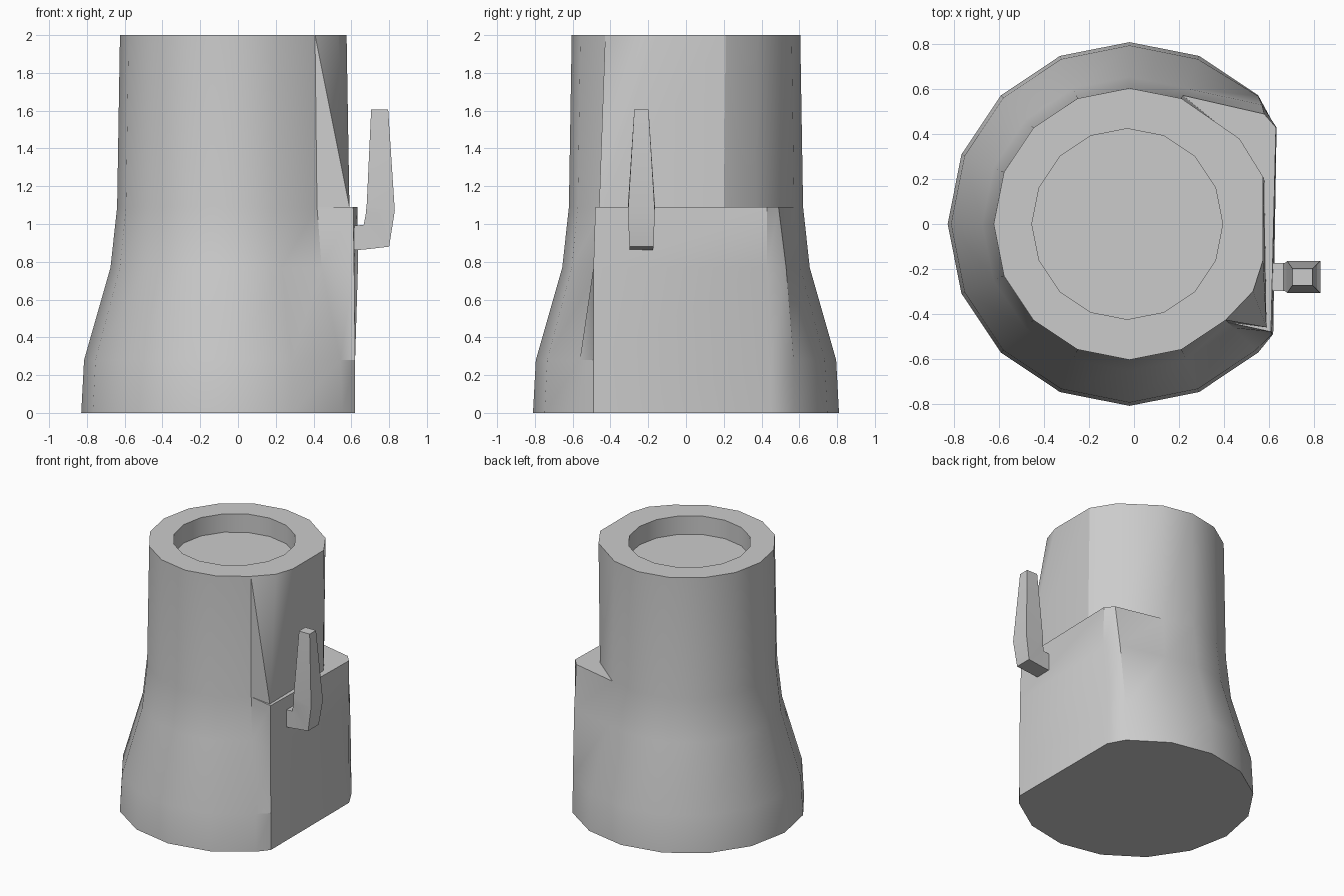
import bpy
import bmesh
import math

cube = bpy.data.objects.get("Cube")
if cube:
    bpy.data.objects.remove(cube, do_unlink=True)

grey = bpy.data.materials.new("plain grey")
grey.use_nodes = True
colour = (0.6, 0.6, 0.6, 1.0)
grey.diffuse_color = colour
bsdf = grey.node_tree.nodes["Principled BSDF"]
bsdf.inputs["Base Color"].default_value = colour
bsdf.inputs["Roughness"].default_value = 0.7


def circle(radius, z, cx=-0.02, fixed=None):
    """Sixteen points from 45 degrees round; fixed replaces some of them."""
    points = []
    for k in range(16):
        a = math.radians(45 + 22.5 * k)
        x, y = cx + radius * math.cos(a), radius * math.sin(a)
        if fixed and k in fixed:
            x, y = fixed[k]
        points.append((x, y, z))
    return points


def loft(name, rings, split=()):
    """Skin the rings, close both ends; split holds (ring, side) cut corner to corner."""
    bm = bmesh.new()
    rows = [[bm.verts.new(p) for p in ring] for ring in rings]
    n = len(rows[0])
    for r in range(len(rows) - 1):
        low, high = rows[r], rows[r + 1]
        for k in range(n):
            j = (k + 1) % n
            if (r, k) in split:
                bm.faces.new((low[k], low[j], high[k]))
                bm.faces.new((low[j], high[j], high[k]))
            else:
                bm.faces.new((low[k], low[j], high[j], high[k]))
    bm.faces.new(rows[0][::-1])
    bm.faces.new(rows[-1])
    bmesh.ops.remove_doubles(bm, verts=bm.verts, dist=0.0005)
    bmesh.ops.dissolve_degenerate(bm, edges=bm.edges, dist=0.0005)
    bmesh.ops.recalc_face_normals(bm, faces=bm.faces)
    mesh = bpy.data.meshes.new(name)
    bm.to_mesh(mesh)
    bm.free()
    mesh.materials.append(grey)
    obj = bpy.data.objects.new(name, mesh)
    bpy.context.collection.objects.link(obj)
    return obj


def side_panel(back, front, rear_edge):
    """Corners of the flat side: 0 rear edge, 13 and 14 front corner, 15 back corner."""
    return {0: rear_edge, 13: front, 14: front, 15: back}


# Flared body with one flat side, ledge, narrower neck and recessed top
body = loft("body", [
    circle(0.81, 0.0, fixed=side_panel((0.62, 0.45), (0.62, -0.49), (0.553, 0.573))),
    circle(0.795, 0.28, fixed=side_panel((0.62, 0.45), (0.62, -0.49), (0.553, 0.57))),
    circle(0.655, 0.77, fixed=side_panel((0.635, 0.43), (0.615, -0.49), (0.57, 0.53))),
    circle(0.62, 1.09, fixed=side_panel((0.632, 0.43), (0.61, -0.48), (0.58, 0.49))),
    circle(0.62, 1.09, fixed=side_panel((0.58, 0.20), (0.59, -0.46), (0.465, 0.37))),
    circle(0.605, 2.0, fixed={0: (0.47, 0.38), 13: (0.53, -0.30),
                              14: (0.575, -0.16), 15: (0.575, 0.21)}),
    circle(0.425, 2.0, cx=-0.03),
    circle(0.425, 1.86, cx=-0.03),
], split={(4, 12)})

# Hooked clip on the flat side: outer x, z, inner x, z, half width
clip_path = [
    (0.600, 0.860, 0.600, 0.990, 0.062),
    (0.670, 0.865, 0.665, 0.995, 0.062),
    (0.800, 0.880, 0.676, 1.050, 0.064),
    (0.830, 1.070, 0.682, 1.110, 0.071),
    (0.795, 1.605, 0.705, 1.605, 0.038),
]
mid_y = -0.236
clip = loft("side_clip", [
    [(xo, mid_y - w, zo), (xo, mid_y + w, zo), (xi, mid_y + w, zi), (xi, mid_y - w, zi)]
    for xo, zo, xi, zi, w in clip_path
])

# Smooth round walls, crisp corners
bpy.ops.object.select_all(action="DESELECT")
for obj in (body, clip):
    obj.select_set(True)
bpy.context.view_layer.objects.active = body
bpy.ops.object.shade_smooth_by_angle(angle=math.radians(32))
